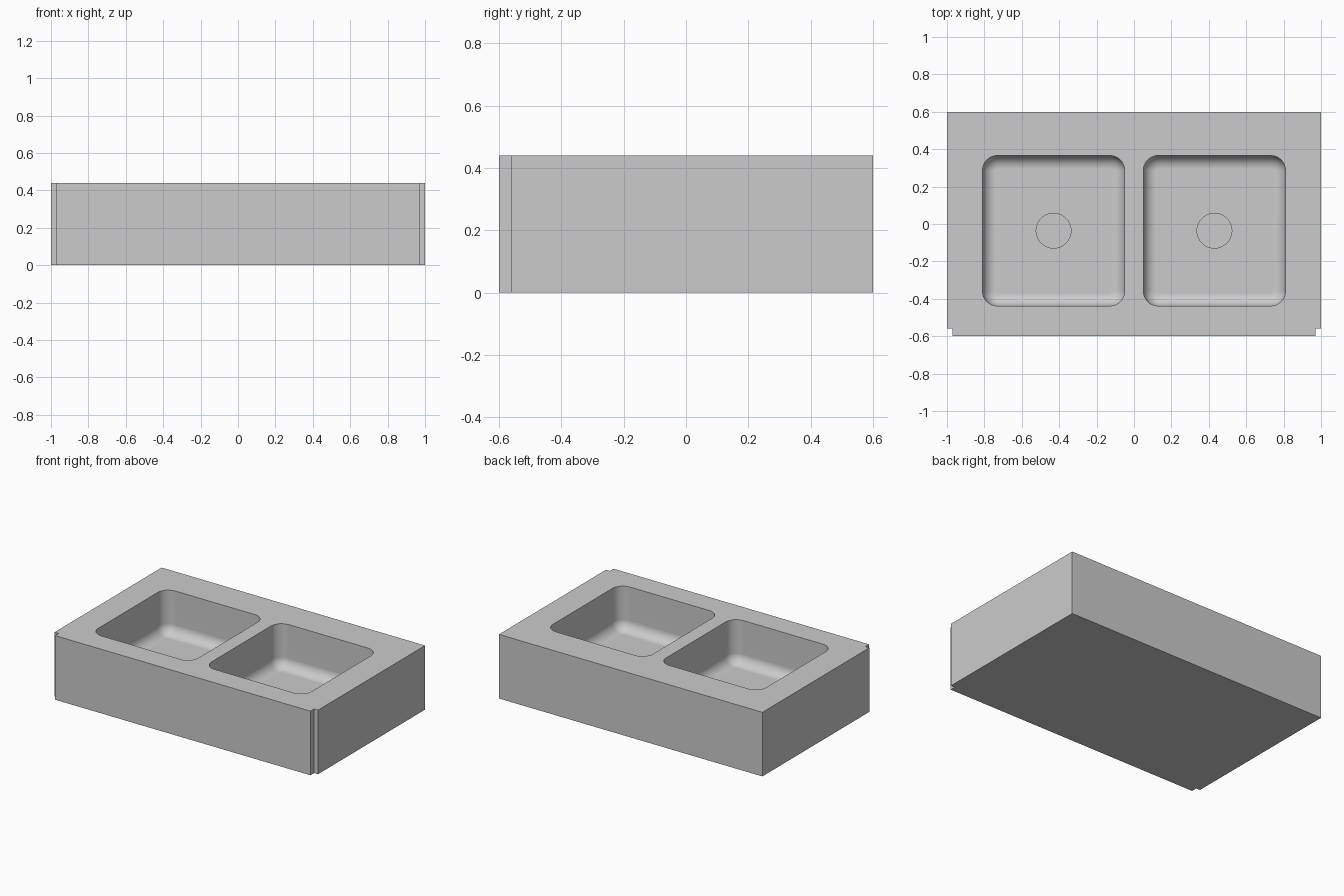
import bpy, bmesh, math

cube = bpy.data.objects.get("Cube")
if cube:
    bpy.data.objects.remove(cube, do_unlink=True)

HEIGHT, FLOOR = 0.44, 0.14
CORNER, FILLET = 0.08, 0.07
STEPS = 8

grey = bpy.data.materials.new("matte grey")
grey.use_nodes = True
colour = (0.6, 0.6, 0.6, 1)
grey.diffuse_color = colour
grey.node_tree.nodes["Principled BSDF"].inputs["Base Color"].default_value = colour


def rounded_rect(cx, cy, hx, hy, r):
    """Outline of a rectangle with round corners, anticlockwise."""
    points = []
    for quarter, (sx, sy) in enumerate([(1, 1), (-1, 1), (-1, -1), (1, -1)]):
        for i in range(STEPS + 1):
            a = (quarter + i / STEPS) * math.pi / 2
            points.append((cx + sx * (hx - r) + r * math.cos(a),
                           cy + sy * (hy - r) + r * math.sin(a)))
    return points


def circle(cx, cy, r, n=48):
    return [(cx + r * math.cos(2 * math.pi * i / n),
             cy + r * math.sin(2 * math.pi * i / n)) for i in range(n)]


def loft(name, sections):
    """Closed solid through a stack of (outline, z) sections, bottom first."""
    bm = bmesh.new()
    rings = [[bm.verts.new((x, y, z)) for x, y in outline] for outline, z in sections]
    for low, high in zip(rings, rings[1:]):
        for i in range(len(low)):
            j = (i + 1) % len(low)
            bm.faces.new((low[i], low[j], high[j], high[i]))
    bm.faces.new(rings[0][::-1])
    bm.faces.new(rings[-1])
    bmesh.ops.recalc_face_normals(bm, faces=bm.faces)
    mesh = bpy.data.meshes.new(name)
    bm.to_mesh(mesh)
    bm.free()
    mesh.materials.append(grey)
    obj = bpy.data.objects.new(name, mesh)
    bpy.context.collection.objects.link(obj)
    return obj


def cut(target, cutter):
    cutter.hide_render = True
    mod = target.modifiers.new("cut", "BOOLEAN")
    mod.operation, mod.solver, mod.object = "DIFFERENCE", "EXACT", cutter
    bpy.ops.object.modifier_apply(modifier=mod.name)
    bpy.data.objects.remove(cutter, do_unlink=True)


# Body block with a small notch at each front corner
half = [(0.97, -0.6), (0.97, -0.56), (1, -0.56), (1, 0.6)]
outline = half + [(-x, y) for x, y in reversed(half)]
body = loft("sink_body", [(outline, 0), (outline, HEIGHT)])
bpy.context.view_layer.objects.active = body
body.select_set(True)

# Two basins with filleted floors, each with a round drain recess
for side in (-1, 1):
    cx, cy, hx, hy = side * 0.43, -0.036, 0.38, 0.402
    sections = []
    for i in range(STEPS + 1):
        a = i / STEPS * math.pi / 2
        inset = FILLET * (1 - math.sin(a))
        sections.append((rounded_rect(cx, cy, hx - inset, hy - inset, CORNER - inset),
                         FLOOR + FILLET * (1 - math.cos(a))))
    sections.append((rounded_rect(cx, cy, hx, hy, CORNER), HEIGHT + 0.1))
    cut(body, loft("basin_cutter", sections))
    drain = circle(cx, cy, 0.093)
    cut(body, loft("drain_cutter", [(drain, FLOOR - 0.04), (drain, FLOOR + 0.05)]))

# Smooth fillets, flat large faces
bpy.ops.object.shade_smooth_by_angle(angle=math.radians(30))
weighted = body.modifiers.new("weighted normals", "WEIGHTED_NORMAL")
weighted.keep_sharp = True
